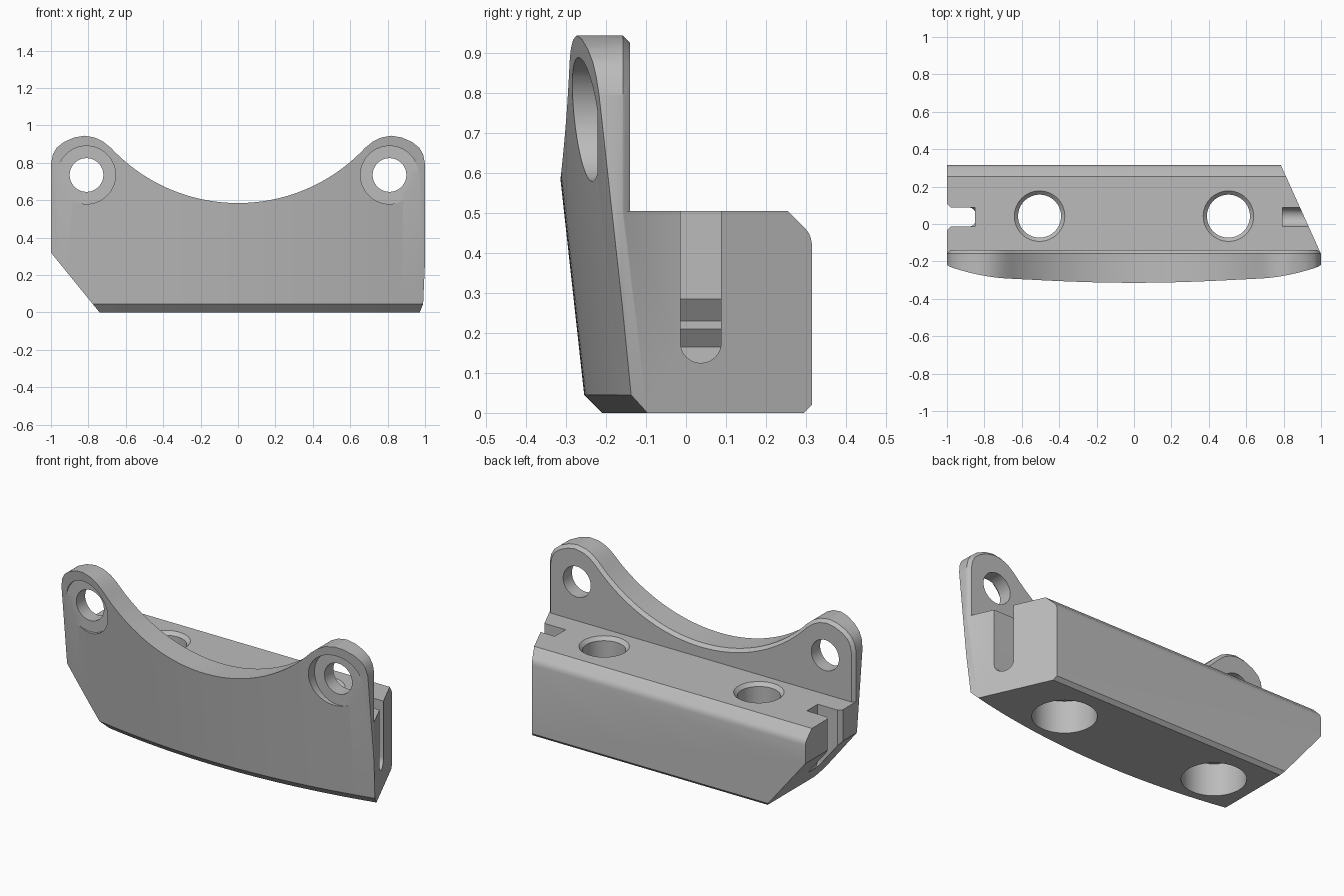
import bpy, bmesh, math
from mathutils import Vector

old = bpy.data.objects.get("Cube")
if old:
    bpy.data.objects.remove(old)

grey = bpy.data.materials.new("plain_grey")
grey.use_nodes = True
COLOUR = (0.5, 0.5, 0.5, 1)
grey.diffuse_color = COLOUR
grey.node_tree.nodes["Principled BSDF"].inputs["Base Color"].default_value = COLOUR


def loft(name, rings):
    """Closed solid through rings of equal point count."""
    bm = bmesh.new()
    rows = [[bm.verts.new(p) for p in ring] for ring in rings]
    n = len(rows[0])
    for a, b in zip(rows, rows[1:]):
        for i in range(n):
            j = (i + 1) % n
            bm.faces.new((a[i], a[j], b[j], b[i]))
    bm.faces.new(rows[0][::-1])
    bm.faces.new(rows[-1])
    bmesh.ops.recalc_face_normals(bm, faces=bm.faces)
    me = bpy.data.meshes.new(name)
    bm.to_mesh(me)
    bm.free()
    me.materials.append(grey)
    ob = bpy.data.objects.new(name, me)
    bpy.context.collection.objects.link(ob)
    return ob


def place(axis, u, v, w):
    return {"x": (w, u, v), "y": (u, w, v), "z": (u, v, w)}[axis]


def prism(name, axis, pts, lo, hi):
    return loft(name, [[place(axis, u, v, w) for u, v in pts] for w in (lo, hi)])


def turned(name, axis, centre, steps, n=64):
    """Round solid; steps are (radius, position along axis)."""
    def ring(r, w):
        return [place(axis, centre[0] + r * math.cos(2 * math.pi * i / n),
                      centre[1] + r * math.sin(2 * math.pi * i / n), w) for i in range(n)]
    return loft(name, [ring(r, w) for r, w in steps])


def combine(target, tool, operation):
    tool.hide_render = True
    mod = target.modifiers.new("combine", "BOOLEAN")
    mod.operation, mod.solver, mod.object = operation, "EXACT", tool
    bpy.context.view_layer.objects.active = target
    bpy.ops.object.modifier_apply(modifier=mod.name)
    bpy.data.objects.remove(tool)


def inset(pts, d):
    """Offset an anticlockwise outline inwards."""
    out = []
    for i, p in enumerate(pts):
        a = (Vector(p) - Vector(pts[i - 1])).normalized()
        b = (Vector(pts[(i + 1) % len(pts)]) - Vector(p)).normalized()
        na, nb = Vector((-a.y, a.x)), Vector((-b.y, b.x))
        m = (na + nb).normalized()
        out.append(Vector(p) + m * d / m.dot(na))
    return out


# Upright plate outline: two rounded ears and a circular saddle between them
ear = [(1, 0.795), (0.99, 0.845), (0.97, 0.88), (0.93, 0.912), (0.875, 0.936),
       (0.82, 0.945), (0.765, 0.935), (0.72, 0.913)]
R = 0.93
saddle = []
for i in range(49):
    x = 0.68 * (1 - i / 24)
    saddle.append((x, 0.585 + R - math.sqrt(R * R - x * x)))
outline = [(-1, 0), (1, 0)] + ear + saddle + [(-x, z) for x, z in reversed(ear)]
rim = inset(outline, 0.018)
bracket = loft("bracket", [[(x, y, z) for x, z in pts] for pts, y in
                           ((outline, -0.45), (outline, -0.158), (rim, -0.14))])

# Base block with chamfered and rounded back edges
side = [(-0.3, 0), (0.295, 0), (0.315, 0.02), (0.315, 0.425), (0.312, 0.44),
        (0.307, 0.451), (0.3, 0.46), (0.255, 0.505), (-0.3, 0.505)]
combine(bracket, prism("base_block", "x", side, -1, 1), "UNION")

# Bowed, leaning front face with a chamfer along the bottom
def bow(z, shift):
    xs = [1.05 * (i / 24 - 1) for i in range(49)]
    front = [(x, -0.255 + 0.12 * x * x + shift, z) for x in xs]
    return front + [(1.05, 0.6, z), (-1.05, 0.6, z)]


combine(bracket, loft("front_envelope", [bow(-0.01, 0.055), bow(0.045, 0), bow(1.045, -0.11)]),
        "INTERSECT")

# Slanted left end and undercut right corner
combine(bracket, prism("end_cutter", "z", [(1, -0.16), (1.2, -0.16), (1.2, 0.5), (0.7015, 0.5)],
                       -0.1, 1.2), "DIFFERENCE")
combine(bracket, prism("corner_cutter", "y", [(-0.74, 0), (-0.6588, -0.1), (-1.2, -0.1),
                                              (-1.2, 0.5662)], -1, 1), "DIFFERENCE")

# Bolt holes: counterbored below, eased at the top
for s in (-1, 1):
    combine(bracket, turned("bolt_cutter", "z", (s * 0.505, 0.042),
                            [(0.17, -0.1), (0.17, 0.19), (0.115, 0.19), (0.115, 0.485),
                             (0.135, 0.505), (0.135, 0.6)]), "DIFFERENCE")
    # Ear holes with a flat recess on the front
    combine(bracket, turned("ear_cutter", "y", (s * 0.81, 0.735),
                            [(0.155, -0.6), (0.155, -0.222), (0.09, -0.222), (0.09, 0)]),
            "DIFFERENCE")

# End slots with a rounded foot
c, r = 0.037, 0.051
foot = [(c + r * math.cos(math.pi * (1 + i / 16)), 0.176 + r * math.sin(math.pi * (1 + i / 16)))
        for i in range(17)]
slot = foot + [(c + r, 0.7), (c - r, 0.7)]
combine(bracket, prism("slot_cutter", "x", slot, 0.795, 1.2), "DIFFERENCE")
combine(bracket, prism("slot_cutter", "x", slot, -1.2, -0.85), "DIFFERENCE")

# Stepped hollow at the foot of the slanted slot
step = [(0.9, 0.285), (0.795, 0.285), (0.755, 0.23), (0.755, 0.21), (0.72, 0.165),
        (0.72, 0.1), (0.9, 0.1)]
hollow = prism("hollow_cutter", "y", step, c - 0.2, c + 0.2)
combine(hollow, prism("hollow_limit", "x", foot + [(c + r, 0.4), (c - r, 0.4)], 0.6, 1),
        "INTERSECT")
combine(bracket, hollow, "DIFFERENCE")

# Eased mouth of the right-hand slot
combine(bracket, prism("mouth_cutter", "z", [(-1.02, c - r - 0.04), (-0.98, c - r), (-0.98, c + r),
                                             (-1.02, c + r + 0.04)], 0.1, 0.7), "DIFFERENCE")

# Smooth curved faces, keep edges crisp
bpy.ops.object.select_all(action="DESELECT")
bracket.select_set(True)
bpy.context.view_layer.objects.active = bracket
bpy.ops.object.shade_smooth_by_angle(angle=math.radians(25))
